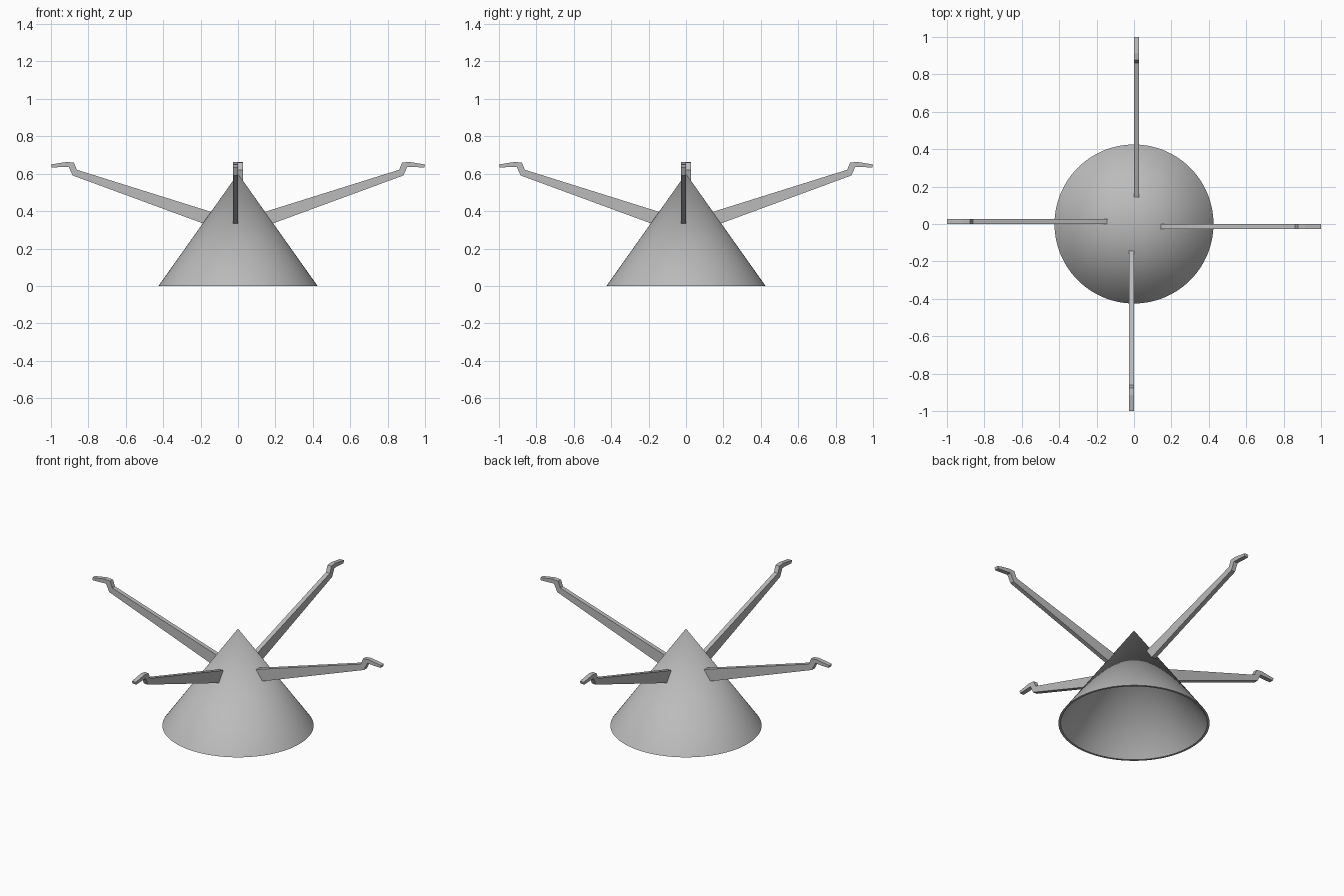
import bpy
import bmesh
from math import pi, radians
from mathutils import Matrix

cube = bpy.data.objects.get("Cube")
if cube:
    bpy.data.objects.remove(cube, do_unlink=True)

grey = bpy.data.materials.new("plain grey")
grey.use_nodes = True
grey.diffuse_color = (0.5, 0.5, 0.5, 1)
grey.node_tree.nodes["Principled BSDF"].inputs["Base Color"].default_value = (0.5, 0.5, 0.5, 1)


def add_object(name, bm):
    """Turn a bmesh into a grey object with outward normals."""
    bmesh.ops.recalc_face_normals(bm, faces=bm.faces)
    mesh = bpy.data.meshes.new(name)
    bm.to_mesh(mesh)
    bm.free()
    mesh.materials.append(grey)
    obj = bpy.data.objects.new(name, mesh)
    bpy.context.collection.objects.link(obj)
    return obj


# Hollow cone: a thin wall profile turned around the z axis
bm = bmesh.new()
wall = [bm.verts.new((r, 0, z)) for r, z in
        [(0, 0.60), (0.425, 0), (0.412, 0), (0, 0.58)]]
edges = [bm.edges.new(pair) for pair in zip(wall, wall[1:])]
bmesh.ops.spin(bm, geom=wall + edges, cent=(0, 0, 0), axis=(0, 0, 1),
               angle=2 * pi, steps=96)
bmesh.ops.remove_doubles(bm, verts=bm.verts, dist=0.0005)
cone = add_object("cone_body", bm)
bpy.ops.object.select_all(action="DESELECT")
cone.select_set(True)
bpy.context.view_layer.objects.active = cone
bpy.ops.object.shade_smooth_by_angle(angle=radians(35))

# Tapered arm with a hooked tip, as a flat side profile (x, z)
ARM_PROFILE = [
    (0.141, 0.395), (0.184, 0.333), (0.883, 0.590), (0.906, 0.637),
    (0.996, 0.633), (1.0, 0.649), (0.915, 0.663), (0.877, 0.659),
    (0.862, 0.621),
]
ARM_WIDTH = 0.027

# Four arms, each set to one side of the centre line
for i, side in enumerate(("left", "back", "right", "front")):
    bm = bmesh.new()
    face = bm.faces.new([bm.verts.new((x, 0, z)) for x, z in ARM_PROFILE])
    extruded = bmesh.ops.extrude_face_region(bm, geom=[face], use_keep_orig=True)
    moved = [v for v in extruded["geom"] if isinstance(v, bmesh.types.BMVert)]
    bmesh.ops.translate(bm, verts=moved, vec=(0, -ARM_WIDTH, 0))
    bmesh.ops.rotate(bm, verts=bm.verts, cent=(0, 0, 0),
                     matrix=Matrix.Rotation(i * pi / 2, 3, "Z"))
    add_object(side + "_hooked_arm", bm)
